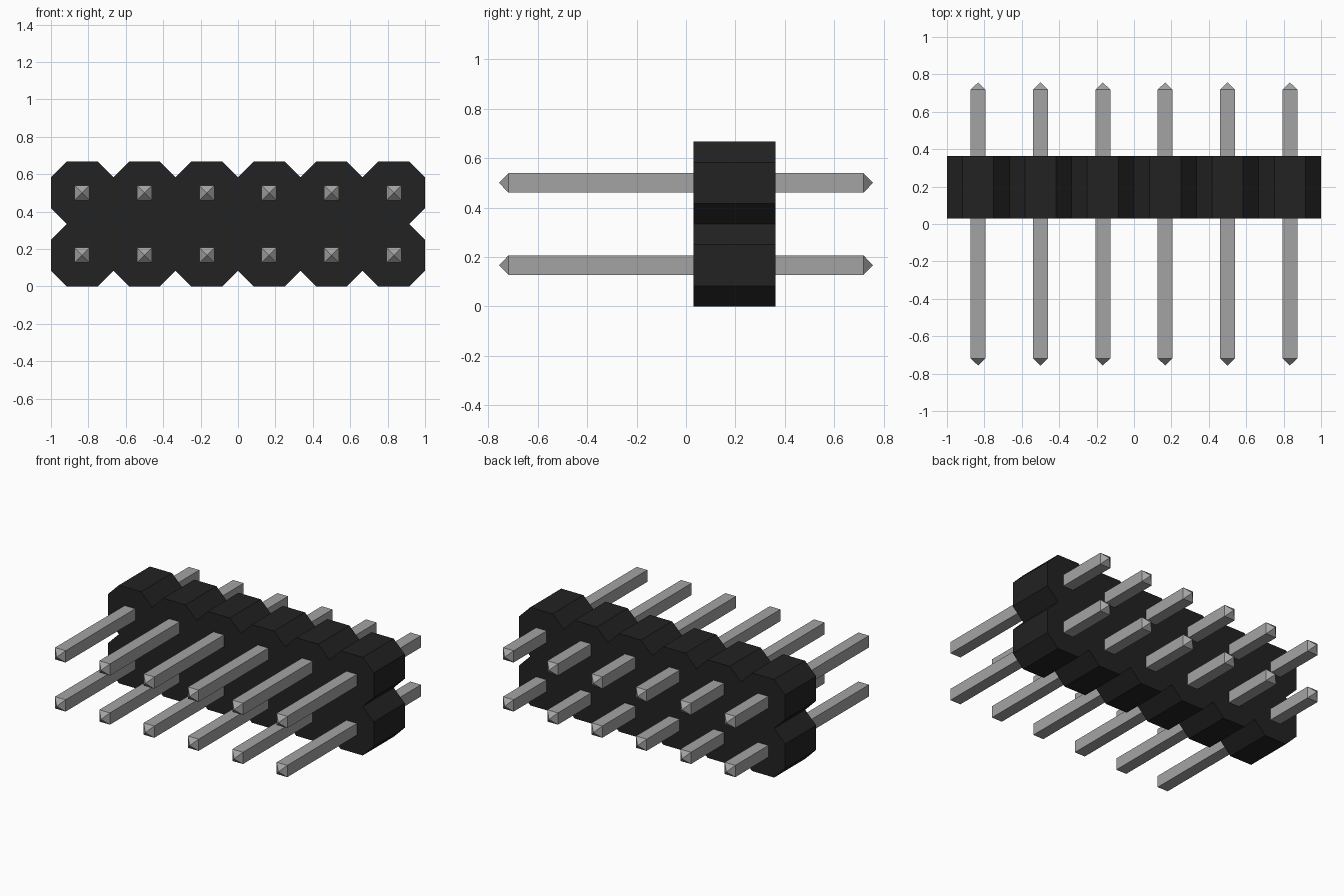
import bpy, bmesh
from mathutils import Vector

if "Cube" in bpy.data.objects:
    bpy.data.objects.remove(bpy.data.objects["Cube"])

COLS, ROWS = 6, 2
PITCH = 1 / 3
CUT = PITCH / 4                       # chamfer size
BODY_FRONT, BODY_BACK = 0.03, 0.363
PIN_HALF, PIN_SHOULDER, PIN_TIP = 0.04, 0.718, 0.757


def material(name, colour, metallic=0.0):
    mat = bpy.data.materials.new(name)
    mat.use_nodes = True
    mat.diffuse_color = (*colour, 1)
    bsdf = mat.node_tree.nodes["Principled BSDF"]
    bsdf.inputs["Base Color"].default_value = (*colour, 1)
    return mat


def finish(bm, name, mat):
    bmesh.ops.recalc_face_normals(bm, faces=bm.faces)
    mesh = bpy.data.meshes.new(name)
    bm.to_mesh(mesh)
    bm.free()
    mesh.materials.append(mat)
    obj = bpy.data.objects.new(name, mesh)
    bpy.context.collection.objects.link(obj)
    return obj


black = material("black plastic", (0.016, 0.016, 0.016))
metal = material("grey metal", (0.37, 0.37, 0.37))

# Housing: outline of joined chamfered cells, walked side by side, then extruded
outline = []
corner = Vector((-COLS * PITCH / 2, BODY_FRONT, 0))
along, inward = Vector((1, 0, 0)), Vector((0, 0, 1))
for cells in (COLS, ROWS, COLS, ROWS):
    for i in range(cells):
        start = corner + along * PITCH * i
        outline += [start + along * CUT, start + along * (PITCH - CUT)]
        if i < cells - 1:
            outline.append(start + along * PITCH + inward * CUT)
    corner = corner + along * PITCH * cells
    along, inward = inward, -along

bm = bmesh.new()
face = bm.faces.new([bm.verts.new(p) for p in outline])
result = bmesh.ops.extrude_face_region(bm, geom=[face], use_keep_orig=True)
moved = [v for v in result["geom"] if isinstance(v, bmesh.types.BMVert)]
bmesh.ops.translate(bm, verts=moved, vec=(0, BODY_BACK - BODY_FRONT, 0))
finish(bm, "housing", black)

# Pin: square bar with a pyramid point at each end
bm = bmesh.new()
bmesh.ops.create_cube(bm, size=2)
bmesh.ops.scale(bm, verts=bm.verts, vec=(PIN_HALF, PIN_SHOULDER, PIN_HALF))
for end in [f for f in bm.faces if abs(f.normal.y) > 0.9]:
    side = 1 if end.normal.y > 0 else -1
    tip = bmesh.ops.poke(bm, faces=[end])["verts"][0]
    tip.co.y = side * PIN_TIP
pin = finish(bm, "pin_row1_1", metal)

# Grid of pins sharing the same mesh
for row in range(ROWS):
    for col in range(COLS):
        obj = pin
        if row or col:
            obj = pin.copy()
            obj.name = f"pin_row{row + 1}_{col + 1}"
            bpy.context.collection.objects.link(obj)
        obj.location = ((col - (COLS - 1) / 2) * PITCH, 0, (row + 0.5) * PITCH)
